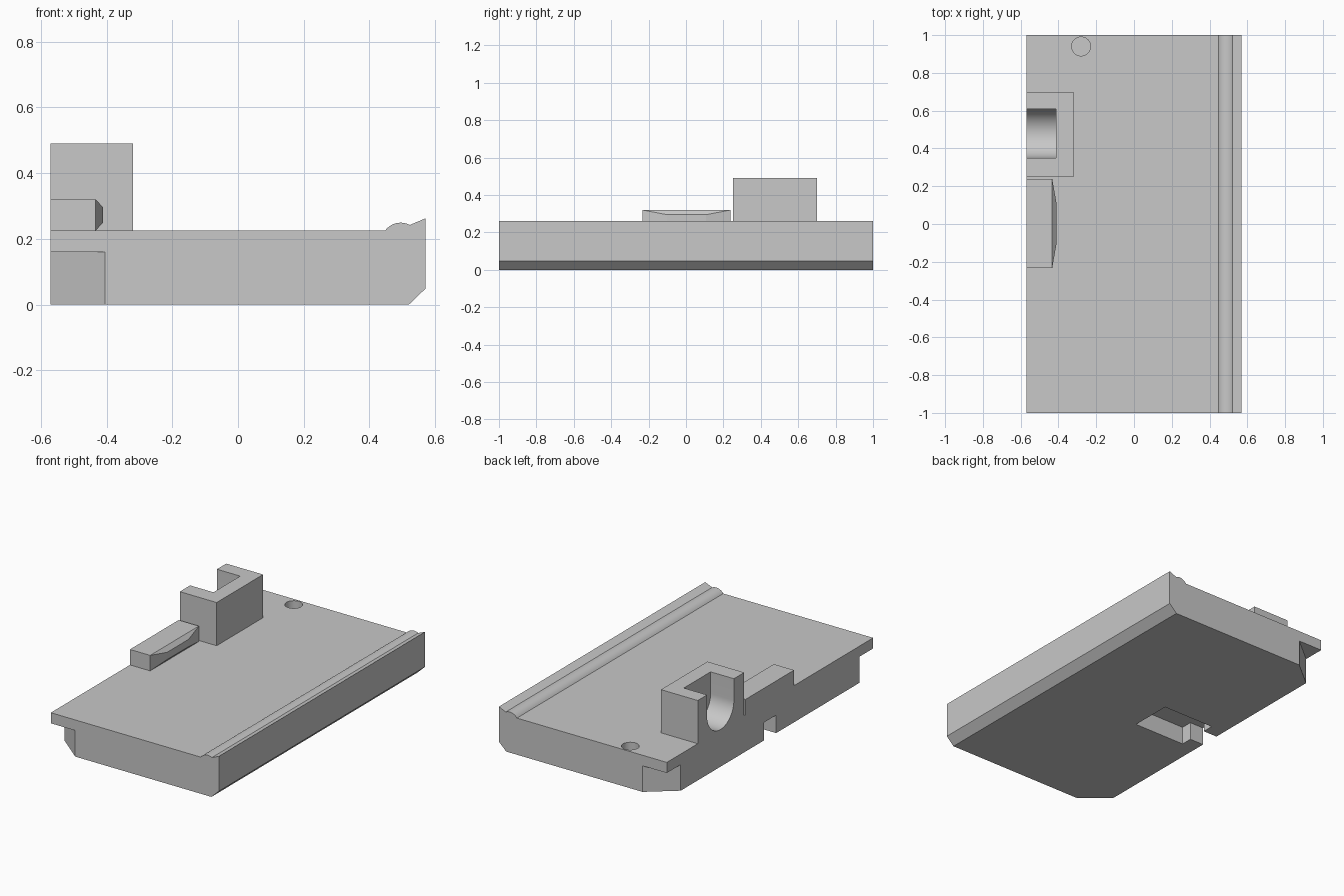
import bpy, bmesh
from math import pi, cos, sin, radians
from mathutils import Vector

cube = bpy.data.objects.get("Cube")
if cube:
    bpy.data.objects.remove(cube, do_unlink=True)

grey = bpy.data.materials.new("mid grey")
grey.use_nodes = True
colour = (0.58, 0.58, 0.58, 1)
grey.diffuse_color = colour
grey.node_tree.nodes["Principled BSDF"].inputs["Base Color"].default_value = colour


def finish_mesh(name, bm):
    bmesh.ops.recalc_face_normals(bm, faces=bm.faces[:])
    mesh = bpy.data.meshes.new(name)
    bm.to_mesh(mesh)
    bm.free()
    mesh.materials.append(grey)
    obj = bpy.data.objects.new(name, mesh)
    bpy.context.collection.objects.link(obj)
    return obj


def prism(name, outline, axis, start, end):
    """Extrude a 2D outline along an axis; the other two axes keep their order."""
    place = {"x": lambda a, b: (start, a, b),
             "y": lambda a, b: (a, start, b),
             "z": lambda a, b: (a, b, start)}[axis]
    bm = bmesh.new()
    face = bm.faces.new([bm.verts.new(place(a, b)) for a, b in outline])
    new = bmesh.ops.extrude_face_region(bm, geom=[face])["geom"]
    shift = Vector([(end - start) * (axis == c) for c in "xyz"])
    bmesh.ops.translate(bm, vec=shift,
                        verts=[v for v in new if isinstance(v, bmesh.types.BMVert)])
    return finish_mesh(name, bm)


def box(name, x, y, z):
    return prism(name, [(x[0], y[0]), (x[1], y[0]), (x[1], y[1]), (x[0], y[1])], "z", *z)


def arc(cx, cy, r, first, last, steps):
    return [(cx + r * cos(first + (last - first) * i / steps),
             cy + r * sin(first + (last - first) * i / steps)) for i in range(steps + 1)]


def activate(obj):
    bpy.ops.object.select_all(action="DESELECT")
    obj.select_set(True)
    bpy.context.view_layer.objects.active = obj


def cut(obj, cutter):
    cutter.hide_render = True
    mod = obj.modifiers.new("cut", "BOOLEAN")
    mod.operation, mod.solver, mod.object = "DIFFERENCE", "EXACT", cutter
    activate(obj)
    bpy.ops.object.modifier_apply(modifier=mod.name)
    bpy.data.objects.remove(cutter, do_unlink=True)


SIDE, TOP = -0.57, 0.225

# Base plate: long profile with bottom chamfer, raised lip and rounded bead
bead = arc(0.495, 0.19, 0.059, radians(62), radians(144), 10)
base = prism("base_plate",
             [(SIDE, 0), (0.52, 0), (0.57, 0.048), (0.57, 0.262)] + bead + [(SIDE, TOP)],
             "y", -1, 1)

# Diagonal reliefs under the two corners of the straight edge
for s in (-1, 1):
    cut(base, prism("corner_cutter",
                    [(-0.405, s), (SIDE, 0.865 * s), (-0.67, 0.783 * s),
                     (-0.67, 1.1 * s), (-0.283, 1.1 * s)], "z", -0.1, 0.16))

# Underside pocket with a narrow channel out to the edge
cut(base, prism("pocket_cutter",
                [(-0.7, -0.06), (-0.475, -0.06), (-0.475, -0.13), (-0.125, -0.13),
                 (-0.125, 0.13), (-0.475, 0.13), (-0.475, 0.06), (-0.7, 0.06)],
                "z", -0.1, 0.11))

# Blind round hole near the back
cut(base, prism("hole_cutter", arc(-0.28, 0.94, 0.05, 0, 2 * pi, 48)[:-1], "z", 0.11, 0.4))

# Tall block with a round-bottomed slot open to the top and the side
block = box("slotted_block", (SIDE, -0.32), (0.25, 0.70), (TOP, 0.49))
cut(block, prism("slot_cutter",
                 arc(0.48, 0.358, 0.13, pi, 2 * pi, 32) + [(0.61, 0.6), (0.35, 0.6)],
                 "x", -0.7, -0.412))

# Low tab with a tapered nose
bm = bmesh.new()
for x, half, low, high in ((SIDE, 0.236, TOP, 0.32), (-0.433, 0.236, TOP, 0.32),
                           (-0.41, 0.105, 0.25, 0.295)):
    for y in (-half, half):
        for z in (low, high):
            bm.verts.new((x, y + 0.003, z))
bmesh.ops.convex_hull(bm, input=bm.verts[:])
bmesh.ops.dissolve_limit(bm, angle_limit=radians(1), verts=bm.verts[:], edges=bm.edges[:])
tab = finish_mesh("nose_tab", bm)

# Smooth only the curved surfaces
for obj in (base, block):
    activate(obj)
    bpy.ops.object.shade_smooth_by_angle(angle=radians(20))
